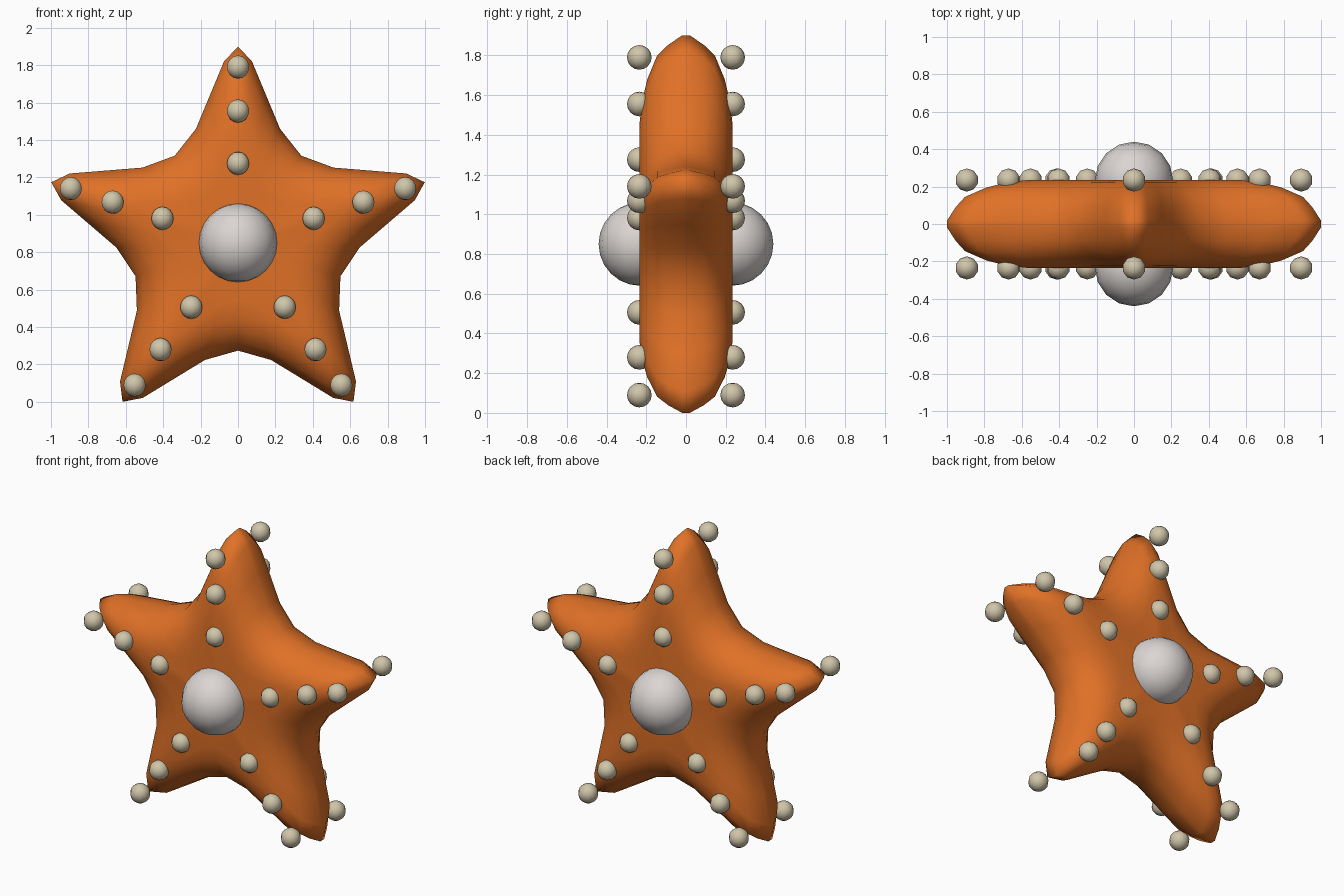
import bpy, bmesh, math

if "Cube" in bpy.data.objects:
    bpy.data.objects.remove(bpy.data.objects["Cube"])

CZ = 0.85  # height of the star's centre


def material(name, rgb):
    m = bpy.data.materials.new(name)
    m.diffuse_color = (*rgb, 1)
    m.use_nodes = True
    m.node_tree.nodes["Principled BSDF"].inputs["Base Color"].default_value = m.diffuse_color
    return m


orange = material("orange_skin", (0.75, 0.165, 0.02))
pearl = material("pale_grey", (0.71, 0.67, 0.65))
beige = material("beige", (0.63, 0.56, 0.40))


def finish(bm, name, mat):
    bmesh.ops.recalc_face_normals(bm, faces=bm.faces)
    for f in bm.faces:
        f.smooth = True
    me = bpy.data.meshes.new(name)
    bm.to_mesh(me)
    bm.free()
    me.materials.append(mat)
    ob = bpy.data.objects.new(name, me)
    bpy.context.collection.objects.link(ob)
    return ob


def polar(radius, angle):
    return radius * math.sin(angle), radius * math.cos(angle)


# star outline of one arm: (sideways, outward, blend 0 = tip .. 1 = valley)
half = [(0.075, 0.97, 0.1), (0.15, 0.79, 0.4), (0.225, 0.61, 0.8)]
arm = [(0, 1.05, 0)] + half + [(*polar(0.576, math.pi / 5), 1)]
arm += [(*polar(math.hypot(x, z), 2 * math.pi / 5 - math.atan2(x, z)), b)
        for x, z, b in reversed(half)]

# body: stacked star rings (depth, tip scale, valley scale)
levels = [(0.02, 1, 1), (0.09, 0.955, 0.975), (0.145, 0.905, 0.92),
          (0.195, 0.79, 0.81), (0.222, 0.68, 0.69), (0.235, 0.57, 0.52)]
stack = [(-y, a, b) for y, a, b in reversed(levels)] + levels
bm = bmesh.new()
rings = []
for y, st, sv in stack:
    ring = []
    for k in range(5):
        c, s = math.cos(k * math.tau / 5), math.sin(k * math.tau / 5)
        for x, z, b in arm:
            f = st + (sv - st) * b
            ring.append(bm.verts.new((f * (x * c + z * s), y,
                                      CZ + f * (z * c - x * s))))
    rings.append(ring)
n = len(rings[0])
for r0, r1 in zip(rings, rings[1:]):
    for i in range(n):
        j = (i + 1) % n
        bm.faces.new((r0[i], r0[j], r1[j], r1[i]))
for ring, y in ((rings[0], -0.235), (rings[-1], 0.235)):
    mid = bm.verts.new((0, y, CZ))
    for i in range(n):
        bm.faces.new((ring[i], ring[(i + 1) % n], mid))
finish(bm, "starfish_body", orange)


def ball(name, loc, r, seg, rings, mat):
    b = bmesh.new()
    bmesh.ops.create_uvsphere(b, u_segments=seg, v_segments=rings, radius=r)
    finish(b, name, mat).location = loc


# centre domes and rows of bumps on both faces
for side, label in ((-1, "front"), (1, "back")):
    y = side * 0.235
    ball(label + "_centre_dome", (0, side * 0.23, CZ), 0.21, 16, 12, pearl)
    for k in range(5):
        for r in (0.425, 0.705, 0.94):
            x, z = polar(r, k * math.tau / 5)
            ball(label + "_bump", (x, y, CZ + z), 0.062, 10, 8, beige)
